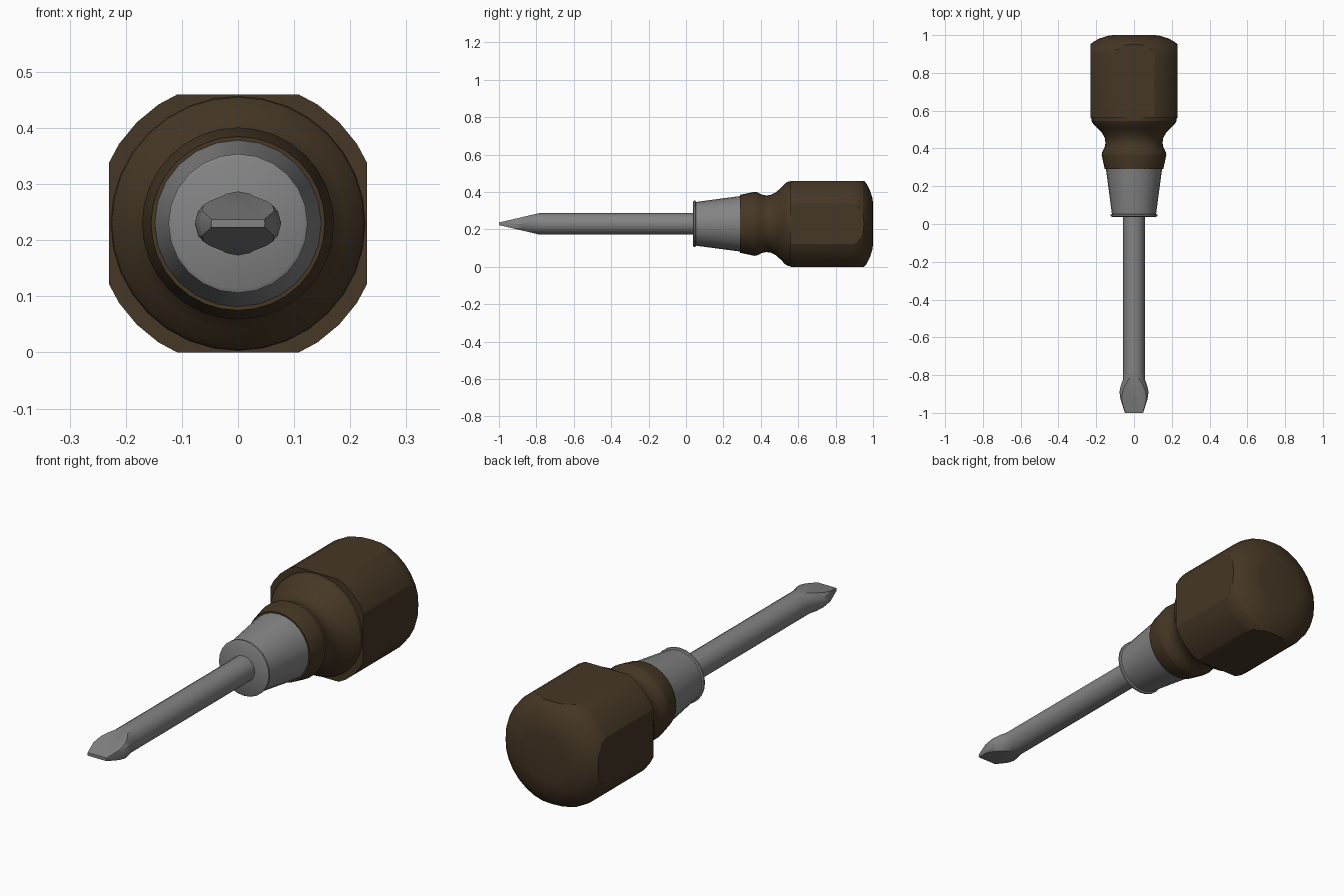
import bpy, bmesh, math
from mathutils import Vector

cube = bpy.data.objects.get("Cube")
if cube:
    bpy.data.objects.remove(cube, do_unlink=True)

AXIS_Z = 0.23


def material(name, color):
    mat = bpy.data.materials.new(name)
    mat.use_nodes = True
    mat.diffuse_color = color
    bsdf = next(n for n in mat.node_tree.nodes if n.type == 'BSDF_PRINCIPLED')
    bsdf.inputs["Base Color"].default_value = color
    return mat


wood = material("dark_brown", (0.06, 0.038, 0.018, 1))
steel = material("steel_grey", (0.23, 0.23, 0.23, 1))


def loft(rings, sides):
    """Skin elliptical rings (x radius, z radius, y) along the y axis."""
    bm = bmesh.new()
    loops = []
    for rx, rz, y in rings:
        angles = [2 * math.pi * i / sides for i in range(sides)]
        loops.append([bm.verts.new((rx * math.cos(a), y, rz * math.sin(a))) for a in angles])
    for a, b in zip(loops, loops[1:]):
        for i in range(sides):
            j = (i + 1) % sides
            bm.faces.new((a[i], a[j], b[j], b[i]))
    bm.faces.new(loops[0])
    bm.faces.new(loops[-1])
    return bm


def lathe(profile, sides):
    return loft([(r, r, y) for r, y in profile], sides)


def slice_flat(bm, point, normal):
    """Cut away everything beyond a plane and cap the opening."""
    geom = bm.verts[:] + bm.edges[:] + bm.faces[:]
    cut = bmesh.ops.bisect_plane(bm, geom=geom, dist=1e-5, plane_co=point,
                                 plane_no=normal, clear_outer=True)
    edges = [e for e in cut["geom_cut"] if isinstance(e, bmesh.types.BMEdge)]
    bmesh.ops.edgeloop_fill(bm, edges=edges)


def finish(name, bm, mat, angle):
    bmesh.ops.recalc_face_normals(bm, faces=bm.faces[:])
    mesh = bpy.data.meshes.new(name)
    bm.to_mesh(mesh)
    bm.free()
    mesh.materials.append(mat)
    obj = bpy.data.objects.new(name, mesh)
    obj.location.z = AXIS_Z
    bpy.context.collection.objects.link(obj)
    bpy.ops.object.select_all(action='DESELECT')
    obj.select_set(True)
    bpy.context.view_layer.objects.active = obj
    bpy.ops.object.shade_smooth_by_angle(angle=math.radians(angle))


# Grip: rounded barrel with four flats
grip = lathe([(0.22, 0.56), (0.255, 0.56), (0.255, 0.89), (0.25, 0.92), (0.237, 0.945),
              (0.215, 0.965), (0.18, 0.983), (0.14, 0.996), (0.11, 1.0)], 32)
for normal in ((1, 0, 0), (-1, 0, 0), (0, 0, 1), (0, 0, -1)):
    n = Vector(normal)
    slice_flat(grip, n * 0.23, n)
finish("grip", grip, wood, 20)

# Collar: flared shoulder, neck and front bead
collar = lathe([(0.155, 0.29), (0.171, 0.365), (0.17, 0.378), (0.156, 0.405), (0.151, 0.43),
                (0.155, 0.455), (0.168, 0.48), (0.19, 0.505), (0.216, 0.53),
                (0.225, 0.545), (0.227, 0.565)], 32)
finish("collar", collar, wood, 25)

# Ferrule: tapered sleeve with a thin front lip
ferrule = lathe([(0.117, 0.038), (0.124, 0.042), (0.124, 0.05), (0.117, 0.053),
                 (0.149, 0.295)], 24)
finish("ferrule", ferrule, steel, 30)

# Shaft
finish("shaft", lathe([(0.057, -0.78), (0.057, 0.05)], 16), steel, 30)

# Blade: flared end, ground to a flat wedge above and below
blade = loft([(0.057, 0.057, -0.78), (0.057, 0.057, -0.82), (0.071, 0.057, -0.86),
              (0.077, 0.057, -0.89), (0.071, 0.057, -0.93), (0.048, 0.057, -1.0)], 16)
for side in (1, -1):
    slice_flat(blade, Vector((0, -1.0, side * 0.007)),
               Vector((0, -0.05, side * 0.215)).normalized())
finish("blade", blade, steel, 25)
